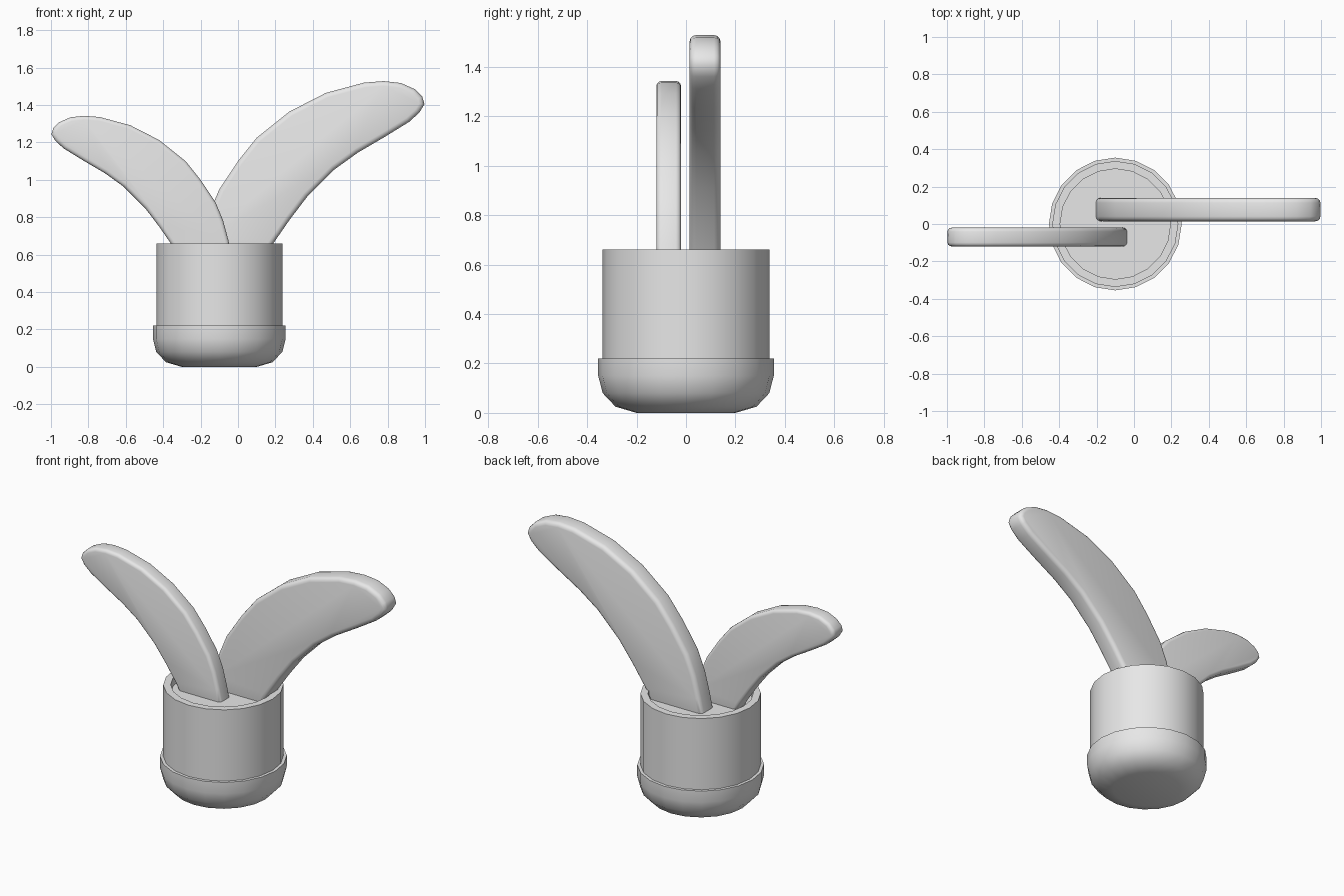
import bpy
import bmesh
import math
from mathutils import Vector

if "Cube" in bpy.data.objects:
    bpy.data.objects.remove(bpy.data.objects["Cube"], do_unlink=True)

GREY = (0.8, 0.8, 0.8, 1)
grey = bpy.data.materials.new("plain grey")
grey.use_nodes = True
grey.diffuse_color = GREY
grey.node_tree.nodes["Principled BSDF"].inputs["Base Color"].default_value = GREY

SIDES = 20
POT_X = -0.1
SOIL_Z = 0.61


def finish(bm, name, location, angle):
    """Turn a bmesh into a smooth-shaded object."""
    bmesh.ops.recalc_face_normals(bm, faces=bm.faces)
    mesh = bpy.data.meshes.new(name)
    bm.to_mesh(mesh)
    bm.free()
    mesh.materials.append(grey)
    obj = bpy.data.objects.new(name, mesh)
    bpy.context.collection.objects.link(obj)
    obj.location = location
    bpy.ops.object.select_all(action="DESELECT")
    obj.select_set(True)
    bpy.context.view_layer.objects.active = obj
    bpy.ops.object.shade_smooth_by_angle(angle=math.radians(angle))
    return obj


def lathe(name, profile, angle=40):
    """Spin a (radius, z) profile around the pot axis."""
    bm = bmesh.new()
    verts = [bm.verts.new((r, 0, z)) for r, z in profile]
    edges = [bm.edges.new(pair) for pair in zip(verts, verts[1:])]
    bmesh.ops.spin(bm, geom=verts + edges, cent=(0, 0, 0), axis=(0, 0, 1),
                   angle=math.tau, steps=SIDES)
    bmesh.ops.remove_doubles(bm, verts=bm.verts, dist=0.0005)
    return finish(bm, name, (POT_X, 0, 0), angle)


def leaf(name, outline, thickness, bevel, y):
    """Extrude an (x, z) outline into a slab with rounded rims."""
    bm = bmesh.new()
    front = bm.faces.new([bm.verts.new((x, -thickness / 2, z)) for x, z in outline])
    grown = bmesh.ops.extrude_face_region(bm, geom=[front], use_keep_orig=True)
    back = [v for v in grown["geom"] if isinstance(v, bmesh.types.BMVert)]
    bmesh.ops.translate(bm, verts=back, vec=Vector((0, thickness, 0)))
    rims = [e for e in bm.edges
            if abs(e.verts[0].co.y - e.verts[1].co.y) < thickness / 2]
    bmesh.ops.bevel(bm, geom=rims, offset=bevel, segments=3, profile=0.5,
                    affect="EDGES", clamp_overlap=True)
    return finish(bm, name, (0, y, 0), 50)


# Pot: rounded foot, hollow wall and recessed soil
lathe("pot_base", [(0, 0), (0.2, 0), (0.285, 0.025), (0.337, 0.08),
                   (0.355, 0.15), (0.355, 0.22), (0.33, 0.22)])
lathe("pot_wall", [(0.337, 0.2), (0.337, 0.66), (0.295, 0.66), (0.295, 0.58)])
lathe("soil", [(0, SOIL_Z), (0.297, SOIL_Z)])

# Leaves: the small one is a mirrored, scaled copy of the large outline
LARGE = [(-0.21, 0.58), (-0.185, 0.7), (-0.15, 0.83), (-0.1, 0.95), (0, 1.1),
         (0.1, 1.225), (0.275, 1.365), (0.47, 1.465), (0.675, 1.52),
         (0.78, 1.528), (0.87, 1.518), (0.945, 1.485), (0.985, 1.445),
         (0.997, 1.405), (0.97, 1.36), (0.915, 1.31), (0.785, 1.23),
         (0.64, 1.145), (0.515, 1.055), (0.37, 0.91), (0.275, 0.785),
         (0.185, 0.655), (0.145, 0.58)]
SCALE = 0.8
SMALL = [(-0.2 - SCALE * x, 0.12 + SCALE * z) for x, z in LARGE]

leaf("large_leaf", LARGE, 0.125, 0.026, 0.077)
leaf("small_leaf", SMALL, 0.125 * SCALE, 0.026 * SCALE, -0.07)
